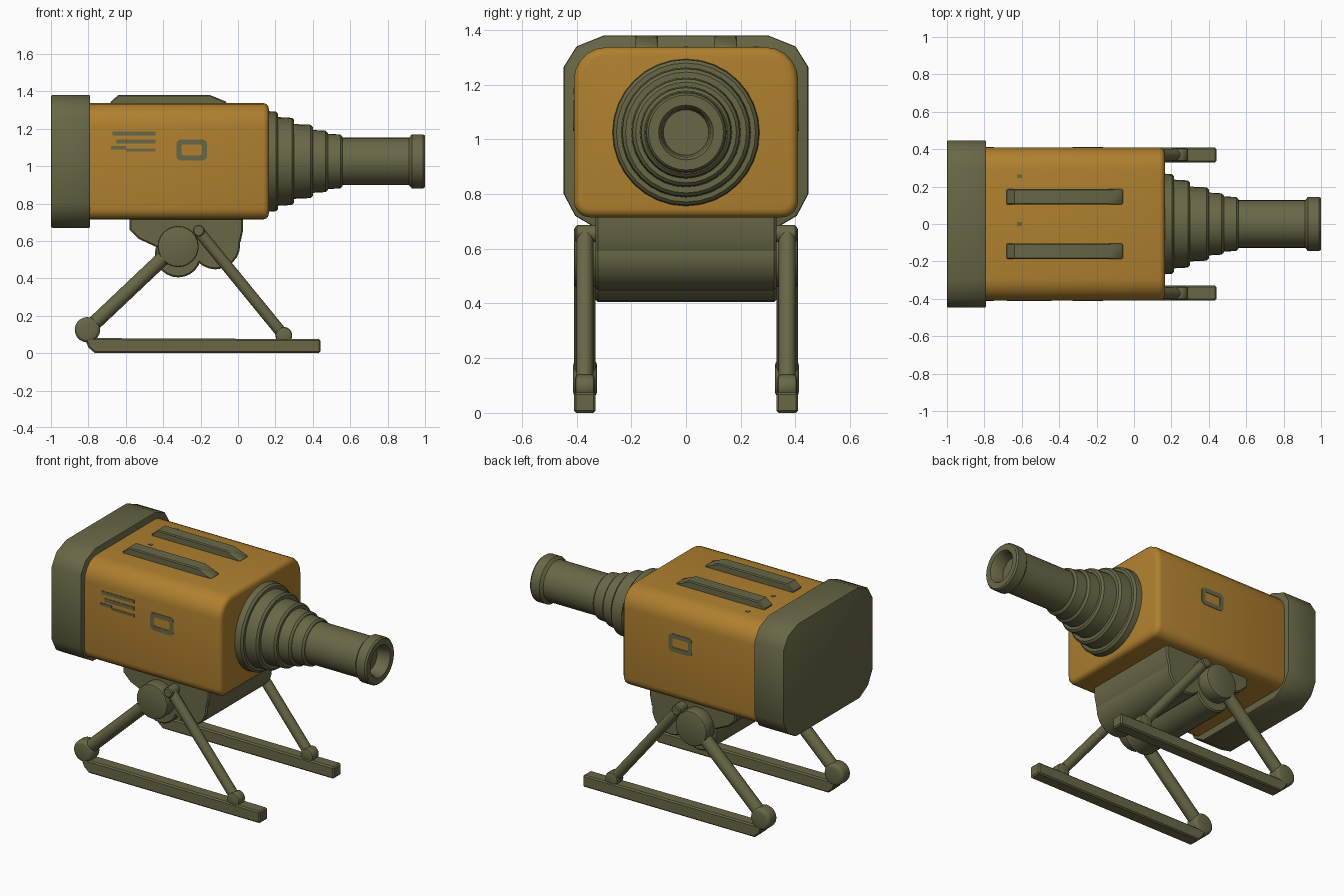
import bpy, bmesh, math
from mathutils import Vector

if "Cube" in bpy.data.objects:
    bpy.data.objects.remove(bpy.data.objects["Cube"])


def material(name, rgb):
    m = bpy.data.materials.new(name)
    m.diffuse_color = (*rgb, 1)
    m.use_nodes = True
    m.node_tree.nodes["Principled BSDF"].inputs["Base Color"].default_value = m.diffuse_color
    return m


GREEN = material("olive green", (0.138, 0.136, 0.062))
ORANGE = material("ochre orange", (0.43, 0.215, 0.028))


def finish(bm, name, mat, angle=35):
    bmesh.ops.recalc_face_normals(bm, faces=bm.faces[:])
    me = bpy.data.meshes.new(name)
    bm.to_mesh(me)
    bm.free()
    me.materials.append(mat)
    me.shade_smooth()
    me.set_sharp_from_angle(angle=math.radians(angle))
    ob = bpy.data.objects.new(name, me)
    bpy.context.collection.objects.link(ob)
    return ob


def prism(name, pts, axis, a, b, mat, bevel=0.0, segs=2):
    """Extrude a profile along axis; profile is (y,z) for X, (x,z) for Y, (x,y) for Z."""
    i = "XYZ".index(axis)

    def place(p, t):
        c = list(p)
        c.insert(i, t)
        return c
    bm = bmesh.new()
    lo = [bm.verts.new(place(p, a)) for p in pts]
    hi = [bm.verts.new(place(p, b)) for p in pts]
    bm.faces.new(lo)
    bm.faces.new(hi[::-1])
    n = len(pts)
    for k in range(n):
        bm.faces.new((lo[k], hi[k], hi[(k + 1) % n], lo[(k + 1) % n]))
    bmesh.ops.recalc_face_normals(bm, faces=bm.faces[:])
    if bevel:
        edges = [e for e in bm.edges if e.calc_face_angle(0) > math.radians(60)]
        bmesh.ops.bevel(bm, geom=edges, offset=bevel, segments=segs,
                        profile=0.5, affect='EDGES')
    return finish(bm, name, mat)


def rounded(u0, u1, v0, v1, r_low, r_top, n=5):
    """Rounded rectangle points, with separate lower and upper radii."""
    out = []
    for u, v, r, start in ((u1, v1, r_top, 0), (u0, v1, r_top, 90),
                           (u0, v0, r_low, 180), (u1, v0, r_low, 270)):
        cu = u - r if u == u1 else u + r
        cv = v - r if v == v1 else v + r
        for k in range(n + 1):
            t = math.radians(start + 90 * k / n)
            out.append((cu + r * math.cos(t), cv + r * math.sin(t)))
    return out


def circle(cu, cv, r, n=24):
    return [(cu + r * math.cos(2 * math.pi * k / n),
             cv + r * math.sin(2 * math.pi * k / n)) for k in range(n)]


def rect(u0, u1, v0, v1):
    return [(u0, v0), (u1, v0), (u1, v1), (u0, v1)]


def tube(name, p, q, r, mat, n=16):
    p, q = Vector(p), Vector(q)
    bm = bmesh.new()
    bmesh.ops.create_cone(bm, cap_ends=True, segments=n, radius1=r, radius2=r,
                          depth=(q - p).length)
    rot = (q - p).to_track_quat('Z', 'Y').to_matrix()
    bmesh.ops.rotate(bm, verts=bm.verts[:], matrix=rot)
    bmesh.ops.translate(bm, verts=bm.verts[:], vec=(p + q) / 2)
    return finish(bm, name, mat)


def lathe(name, profile, z, mat, n=32):
    """Spin (x, radius) points round the barrel axis."""
    bm = bmesh.new()
    rings = [[bm.verts.new((x, v[0], v[1])) for v in circle(0, z, r, n)]
             for x, r in profile]
    for a, b in zip(rings, rings[1:]):
        for k in range(n):
            bm.faces.new((a[k], a[(k + 1) % n], b[(k + 1) % n], b[k]))
    bm.faces.new(rings[0])
    bm.faces.new(rings[-1])
    return finish(bm, name, mat)


# Main housing and heavy rear cap
prism("housing", rounded(-0.41, 0.41, 0.715, 1.337, 0.06, 0.12), 'X',
      -0.82, 0.165, ORANGE, 0.03, 3)
half = [(0.30, 1.38), (0.40, 1.34), (0.447, 1.265), (0.447, 0.80),
        (0.405, 0.72), (0.32, 0.67)]
prism("rear_cap", half + [(-y, z) for y, z in half[::-1]], 'X',
      -1.0, -0.79, GREEN, 0.008, 2)
prism("rear_cap_stud", circle(0.28, 0.82, 0.025, 12), 'X', -1.0, -0.985, GREEN)

# Top rails and small top plates
for y in (-0.145, 0.145):
    prism("top_rail", [(-0.685, 1.32), (-0.68, 1.345), (-0.64, 1.38),
                       (-0.15, 1.38), (-0.06, 1.343), (-0.06, 1.32)],
          'Y', y - 0.042, y + 0.042, GREEN, 0.006, 1)
for y in (0.0, 0.255):
    prism("top_dot", rect(-0.625, -0.6, y - 0.01, y + 0.01), 'Z', 1.333, 1.339, GREEN)

# Stepped barrel with a flared muzzle and hollow bore
steps = [(0.15, 0.215, 0.27), (0.215, 0.30, 0.237), (0.30, 0.40, 0.20),
         (0.40, 0.48, 0.168), (0.48, 0.56, 0.148)]
profile = []
for x0, x1, r in steps:
    profile += [(x0, r), (x1 - 0.012, r - 0.004), (x1, r - 0.016)]
profile += [(0.56, 0.127), (0.915, 0.127), (0.93, 0.145), (0.99, 0.145),
            (1.0, 0.137), (1.0, 0.10), (0.985, 0.09), (0.92, 0.083)]
lathe("barrel", profile, 1.025, GREEN)

# Side markings: frame on both sides, vent slits on the front
for s in (-1, 1):
    bm = bmesh.new()
    loops = []
    for inset, rad in ((0, 0.025), (0.028, 0.008)):
        pts = rounded(-0.33 + inset, -0.165 - inset, 1.03 + inset, 1.143 - inset, rad, rad, 3)
        loops.append([[bm.verts.new((x, s * y, z)) for x, z in pts] for y in (0.407, 0.413)])
    (o0, o1), (i0, i1) = loops
    for a, b in ((o0, o1), (o1, i1), (i1, i0), (i0, o0)):
        for k in range(len(a)):
            j = (k + 1) % len(a)
            bm.faces.new((a[k], a[j], b[j], b[k]))
    finish(bm, "side_frame", GREEN)
for x0, x1, z0, z1 in ((-0.67, -0.44, 1.165, 1.185), (-0.65, -0.44, 1.12, 1.142),
                       (-0.68, -0.60, 1.10, 1.14), (-0.60, -0.44, 1.078, 1.093)):
    if x0 == -0.68:
        z0, z1 = 1.09, 1.107
    prism("vent_slit", rect(x0, x1, z0, z1), 'Y', -0.413, -0.407, GREEN)

# Cradle under the housing with two rollers
prism("cradle", [(-0.58, 0.73), (-0.58, 0.66), (-0.53, 0.61), (-0.42, 0.56),
                 (-0.2, 0.52), (-0.02, 0.53), (0.015, 0.60), (0.028, 0.66),
                 (0.028, 0.73)], 'Y', -0.33, 0.33, GREEN, 0.008, 1)
prism("rear_roller", circle(-0.32, 0.53, 0.125), 'Y', -0.33, 0.33, GREEN, 0.008, 1)
prism("front_roller", circle(-0.12, 0.58, 0.132), 'Y', -0.33, 0.33, GREEN, 0.008, 1)

# Leg frames, one each side
for s in (-1, 1):
    y = 0.37 * s
    prism("leg_hub", circle(-0.32, 0.57, 0.11), 'Y', 0.32 * s, 0.41 * s, GREEN, 0.012, 2)
    prism("leg_pivot", circle(-0.21, 0.655, 0.032, 14), 'Y', 0.32 * s, 0.405 * s, GREEN, 0.006, 1)
    tube("rear_leg", (-0.34, y, 0.565), (-0.80, y, 0.13), 0.039, GREEN)
    tube("front_leg", (-0.205, y, 0.645), (0.24, y, 0.10), 0.031, GREEN)
    prism("rear_knuckle", circle(-0.805, 0.125, 0.068, 20), 'Y', 0.325 * s, 0.413 * s, GREEN, 0.02, 3)
    prism("front_knuckle", circle(0.245, 0.095, 0.045, 16), 'Y', 0.335 * s, 0.405 * s, GREEN, 0.012, 2)
    prism("skid", [(-0.82, 0.08), (-0.80, 0.03), (-0.765, 0.0), (0.44, 0.0),
                   (0.44, 0.075), (-0.70, 0.08)],
          'Y', 0.33 * s, 0.41 * s, GREEN, 0.008, 1)
